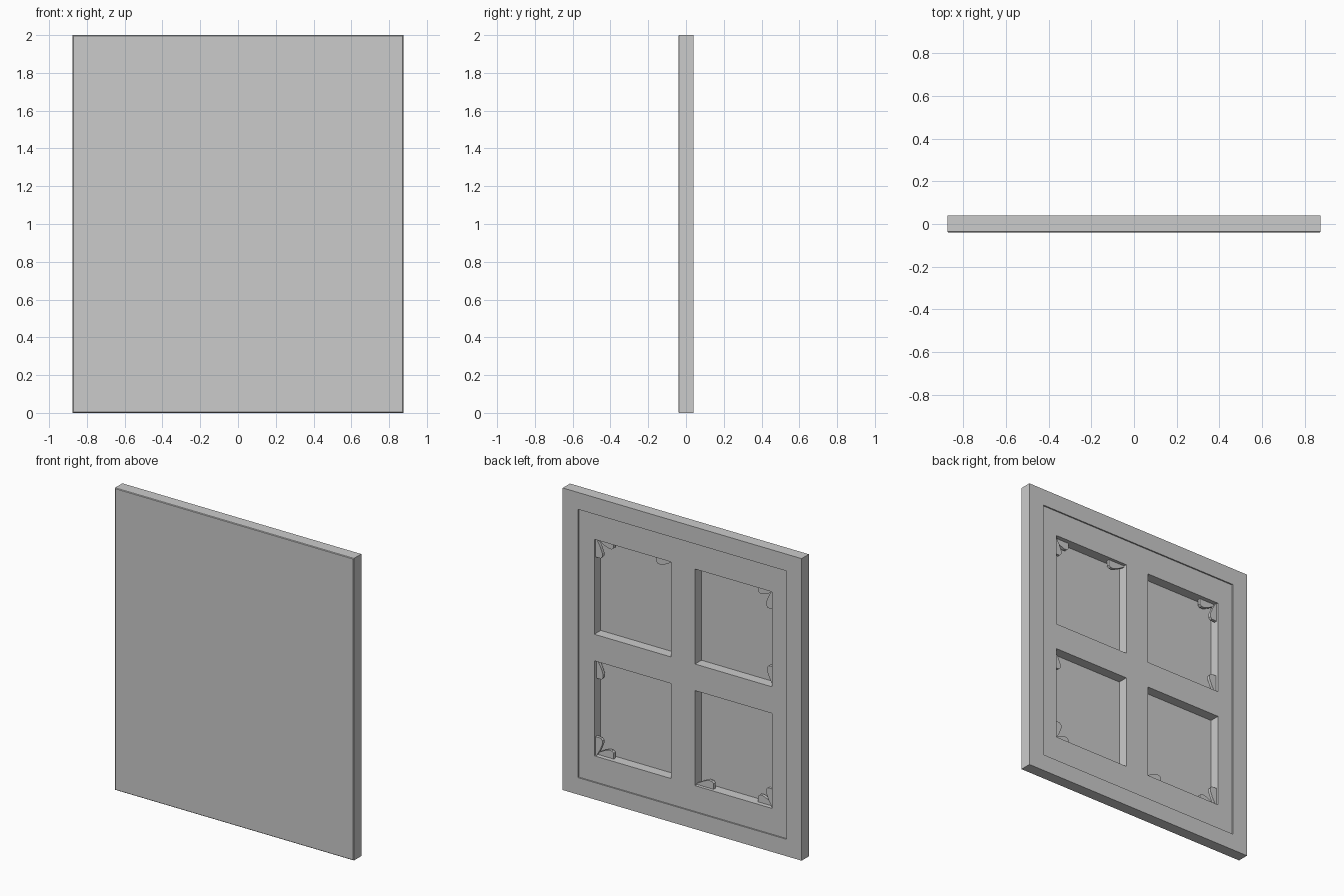
import bpy, bmesh
from mathutils import Vector

if "Cube" in bpy.data.objects:
    bpy.data.objects.remove(bpy.data.objects["Cube"])

W, H = 0.875, 1.0      # half width, half height (centre at z = 1)
FACE = 0.031           # back surface of the wooden bars
SHEET = -0.036         # inner surface of the canvas
STILE, RAIL, BAR = 0.225, 0.283, 0.088


def finish(bm, name):
    bmesh.ops.recalc_face_normals(bm, faces=bm.faces)
    mesh = bpy.data.meshes.new(name)
    bm.to_mesh(mesh)
    bm.free()
    obj = bpy.data.objects.new(name, mesh)
    bpy.context.collection.objects.link(obj)
    return obj


def box(name, x0, x1, z0, z1):
    bm = bmesh.new()
    bmesh.ops.create_cube(bm, size=1)
    y0, y1 = SHEET, FACE
    for v in bm.verts:
        v.co = Vector(((x0 + x1) / 2 + v.co.x * (x1 - x0),
                       (y0 + y1) / 2 + v.co.y * (y1 - y0),
                       (z0 + z1) / 2 + v.co.z * (z1 - z0)))
    return finish(bm, name)


# Canvas: sheet wrapped around the edges and folded onto the back
bm = bmesh.new()
profile = [(0.008, SHEET), (0.008, FACE), (0.112, FACE), (0.112, 0.04),
           (0, 0.04), (0, -0.036), (0.004, -0.04)]
loops = []
for inset, y in profile:
    w, h = W - inset, H - inset
    loops.append([bm.verts.new((sx * w, y, 1 + sz * h))
                  for sx, sz in ((-1, -1), (1, -1), (1, 1), (-1, 1))])
for a, b in zip(loops, loops[1:]):
    for i in range(4):
        j = (i + 1) % 4
        bm.faces.new((a[i], a[j], b[j], b[i]))
bm.faces.new(loops[0])
bm.faces.new(loops[-1])
finish(bm, "canvas")

# Stretcher frame: stiles, rails and cross bars
e = 0.008
xi, zi = W - STILE, H - RAIL
for s, side in ((1, "left"), (-1, "right")):
    box("stile_" + side, *sorted((s * xi, s * (W - e))), e, 2 * H - e)
for s, side in ((1, "top"), (-1, "bottom")):
    box("rail_" + side, -xi, xi, *sorted((1 + s * zi, 1 + s * (H - e))))
box("cross_bar_vertical", -BAR, BAR, 1 - zi, 1 + zi)
for s, side in ((1, "left"), (-1, "right")):
    box("cross_bar_" + side, *sorted((s * BAR, s * xi)), 1 - BAR, 1 + BAR)


# Corner keys: thin wedges, wide end pointing away from the joint
def key(name, corner, along, out, y):
    shape = [(0, -0.004), (0, 0.008), (0.045, 0.034), (0.085, 0.05),
             (0.108, 0.05), (0.122, 0.038), (0.122, -0.004)]
    bm = bmesh.new()
    c, a, o = (Vector((p[0], 0, p[1])) for p in (corner, along, out))
    rings = [[bm.verts.new(c + a * s + o * t + Vector((0, y + d, 0)))
              for s, t in shape] for d in (-0.01, 0.01)]
    n = len(shape)
    for i in range(n):
        j = (i + 1) % n
        bm.faces.new((rings[0][i], rings[0][j], rings[1][j], rings[1][i]))
    for r in rings:
        bm.faces.new(r)
    finish(bm, name)


for sx in (1, -1):
    for sz in (1, -1):
        c = (sx * xi, 1 + sz * zi)
        key("corner_key_stile", c, (0, -sz), (-sx, 0), 0.008)
        key("corner_key_rail", c, (-sx, 0), (0, -sz), -0.008)

# Keys at the cross bar joints, arranged with half-turn symmetry
for s in (1, -1):
    key("joint_key_rail", (s * BAR, 1 + s * zi), (s, 0), (0, -s), 0.0)
    key("joint_key_stile", (s * xi, 1 - s * BAR), (0, -s), (-s, 0), 0.0)
